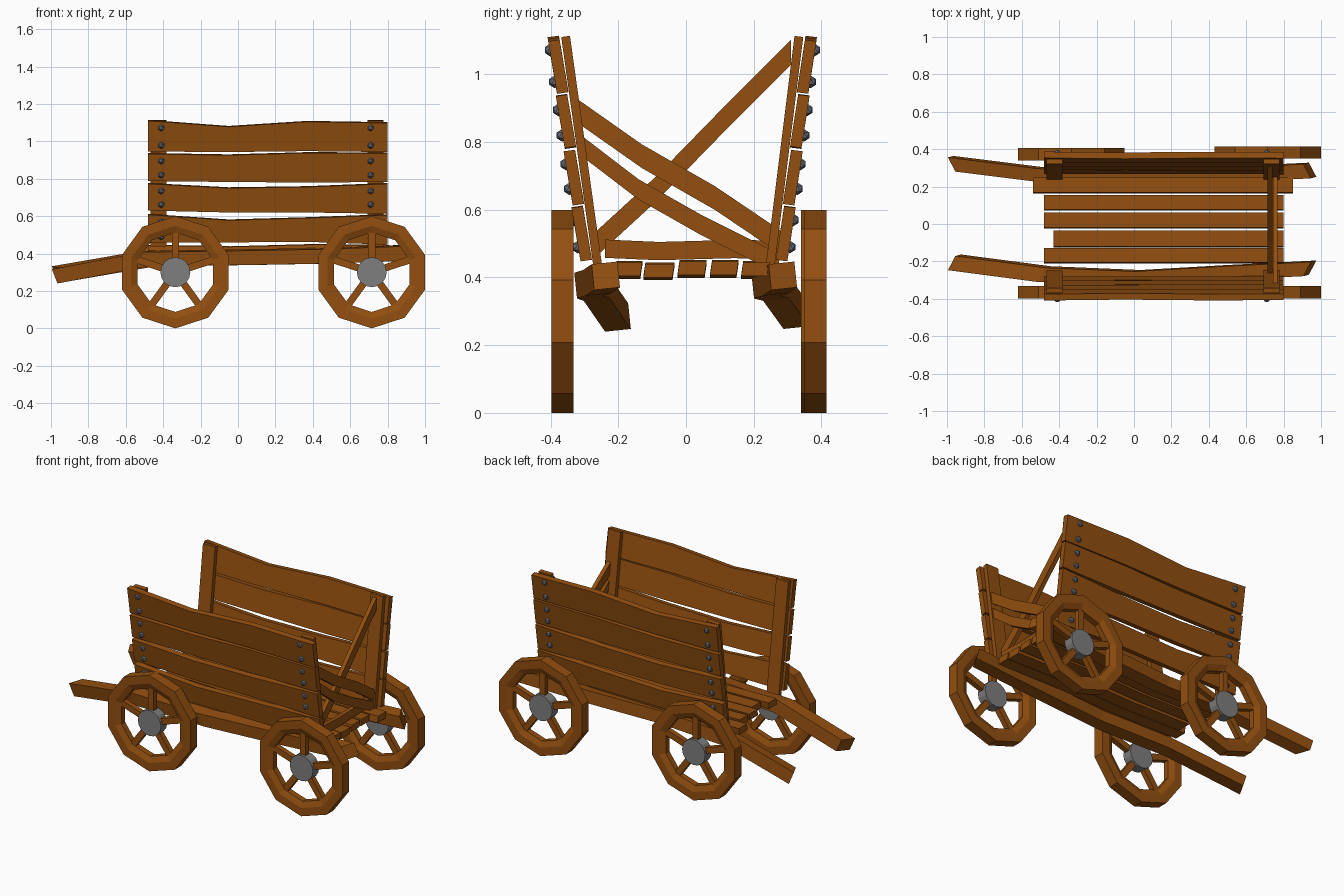
import bpy, bmesh, math
from mathutils import Vector, Matrix

if "Cube" in bpy.data.objects:
    bpy.data.objects.remove(bpy.data.objects["Cube"])


def material(name, col):
    m = bpy.data.materials.new(name)
    m.diffuse_color = (*col, 1)
    m.use_nodes = True
    m.node_tree.nodes["Principled BSDF"].inputs["Base Color"].default_value = m.diffuse_color
    return m


WOOD = material("brown wood", (0.29, 0.078, 0.005))
HUB = material("grey metal", (0.21, 0.21, 0.21))
BOLT = material("blue grey iron", (0.13, 0.15, 0.19))


def finish(bm, name, mat):
    bmesh.ops.recalc_face_normals(bm, faces=bm.faces)
    me = bpy.data.meshes.new(name)
    bm.to_mesh(me)
    bm.free()
    me.materials.append(mat)
    ob = bpy.data.objects.new(name, me)
    bpy.context.collection.objects.link(ob)
    return ob


def add_beam(bm, pts, u, v, heights=None):
    """Rectangular section with half extents u, v swept along pts."""
    u, v = Vector(u), Vector(v)
    rings = []
    for i, p in enumerate(pts):
        k = heights[i] if heights else 1
        rings.append([bm.verts.new(Vector(p) + a * k * u + b * v)
                      for a, b in ((-1, -1), (1, -1), (1, 1), (-1, 1))])
    for r, q in zip(rings, rings[1:]):
        for j in range(4):
            bm.faces.new((r[j], r[(j + 1) % 4], q[(j + 1) % 4], q[j]))
    bm.faces.new(rings[0][::-1])
    bm.faces.new(rings[-1])


def beam(name, pts, u, v, heights=None):
    bm = bmesh.new()
    add_beam(bm, pts, u, v, heights)
    return finish(bm, name, WOOD)


# slanted side walls: planks, posts and bolts
XS = (-0.48, -0.05, 0.37, 0.80)
PLANKS = [  # top edge and bottom edge heights along x
    ((1.112, 1.08, 1.107, 1.10), (0.948, 0.945, 0.95, 0.945)),
    ((0.935, 0.928, 0.94, 0.938), (0.79, 0.785, 0.782, 0.785)),
    ((0.775, 0.752, 0.758, 0.775), (0.632, 0.622, 0.622, 0.615)),
    ((0.61, 0.58, 0.592, 0.608), (0.46, 0.462, 0.465, 0.45)),
]
for label, s, top, slope in (("front", -1, 0.388, 0.14), ("back", 1, 0.366, 0.125)):
    def wall_y(z, off=0.0):
        return s * (top - (1.10 - z) * slope + off)

    up = Vector((0, s * slope, 1))
    out = Vector((0, s, -slope)).normalized()
    bolts = bmesh.new()
    for n, (hi, lo) in enumerate(PLANKS):
        tilt = up + Vector((0, s * 0.03, 0))
        mids = [(a + b) / 2 for a, b in zip(hi, lo)]
        beam(f"{label}_side_plank_{n + 1}",
             [(x, wall_y(z), z) for x, z in zip(XS, mids)],
             tilt, out * 0.017, [(a - b) / 2 for a, b in zip(hi, lo)])
        for x in (-0.41, 0.71):
            for z in (hi[0] - 0.04, lo[0] + 0.03):
                bmesh.ops.create_icosphere(
                    bolts, subdivisions=1, radius=0.019,
                    matrix=Matrix.Translation((x, wall_y(z, 0.017), z)))
    finish(bolts, f"{label}_bolts", BOLT)
    for end, x in (("left", -0.425), ("right", 0.735)):
        beam(f"{label}_{end}_post",
             [(x, wall_y(z, -0.034), z) for z in (0.44, 1.112)],
             (0.042, 0, 0), out * 0.013)

# floor planks
FLOOR = [(-0.17, 0.038, -0.48, 0.80, 0.424), (-0.08, 0.043, -0.43, 0.80, 0.42),
         (0.018, 0.04, -0.48, 0.80, 0.427), (0.113, 0.039, -0.48, 0.80, 0.427),
         (0.206, 0.04, -0.54, 0.85, 0.424)]
for n, (y, w, x0, x1, z) in enumerate(FLOOR):
    beam(f"floor_plank_{n + 1}",
         [(x0, y, z), (x0 / 3 + 0.12, y, z - 0.008), (x1 / 2, y, z + 0.004), (x1, y, z)],
         (0, w, 0), (0, 0.003, 0.02))

# long shafts ending in the pull handles
beam("front_shaft", [(0.94, -0.237, 0.405), (0.45, -0.262, 0.388), (0.0, -0.288, 0.38),
                     (-0.48, -0.268, 0.373), (-0.96, -0.205, 0.282)],
     (0.02, 0.038, 0.004), (-0.015, -0.004, 0.038))
beam("back_shaft", [(0.94, 0.286, 0.405), (0.45, 0.262, 0.388), (0.0, 0.235, 0.38),
                    (-0.48, 0.262, 0.373), (-0.96, 0.322, 0.29)],
     (-0.02, 0.038, 0.004), (-0.015, -0.004, 0.038))


# crossed boards closing the right end
def brace(name, x, yz, half):
    beam(name, [(x, y, z) for y, z in yz], (0, 0, half), (0.013, 0, 0))


brace("rising_brace", 0.728, [(-0.27, 0.495), (-0.09, 0.66), (0.11, 0.865), (0.31, 1.065)], 0.037)
brace("upper_falling_brace", 0.755, [(-0.325, 0.895), (-0.13, 0.758), (0.085, 0.635), (0.285, 0.50)], 0.035)
brace("lower_falling_brace", 0.755, [(-0.31, 0.79), (-0.14, 0.66), (0.045, 0.555), (0.275, 0.44)], 0.03)
brace("end_sill", 0.742, [(-0.24, 0.485), (-0.08, 0.478), (0.14, 0.484), (0.275, 0.482)], 0.027)

# wheels: ten-sided rim, five spokes, metal hub
SIDES = 10


def wheel(name, x, y, t):
    bm = bmesh.new()
    section = [(0.30, -t), (0.30, t), (0.248, t), (0.212, t * 0.55),
               (0.212, -t * 0.55), (0.248, -t)]
    rings = []
    for i in range(SIDES):
        a = math.tau * i / SIDES
        rings.append([bm.verts.new((x + r * math.sin(a), y + d, 0.3 + r * math.cos(a)))
                      for r, d in section])
    for i in range(SIDES):
        p, q = rings[i], rings[(i + 1) % SIDES]
        for j in range(6):
            k = (j + 1) % 6
            bm.faces.new((p[j], p[k], q[k], q[j]))
    for i in range(5):
        a = math.tau * i / 5
        d = Vector((math.sin(a), 0, math.cos(a)))
        side = Vector((math.cos(a), 0, -math.sin(a)))
        c = Vector((x, y, 0.3))
        add_beam(bm, [c + d * 0.05, c + d * 0.225], side * 0.019, (0, 0.016, 0))
    finish(bm, name, WOOD)
    hub = bmesh.new()
    bmesh.ops.create_cone(hub, cap_ends=True, segments=16, radius1=0.08, radius2=0.08,
                          depth=2 * t - 0.004,
                          matrix=Matrix.Translation((x, y, 0.3)) @ Matrix.Rotation(math.pi / 2, 4, 'X'))
    finish(hub, name + "_hub", HUB)


wheel("front_left_wheel", -0.335, -0.365, 0.033)
wheel("front_right_wheel", 0.715, -0.365, 0.033)
wheel("back_left_wheel", -0.335, 0.372, 0.033)
wheel("back_right_wheel", 0.715, 0.382, 0.033)
